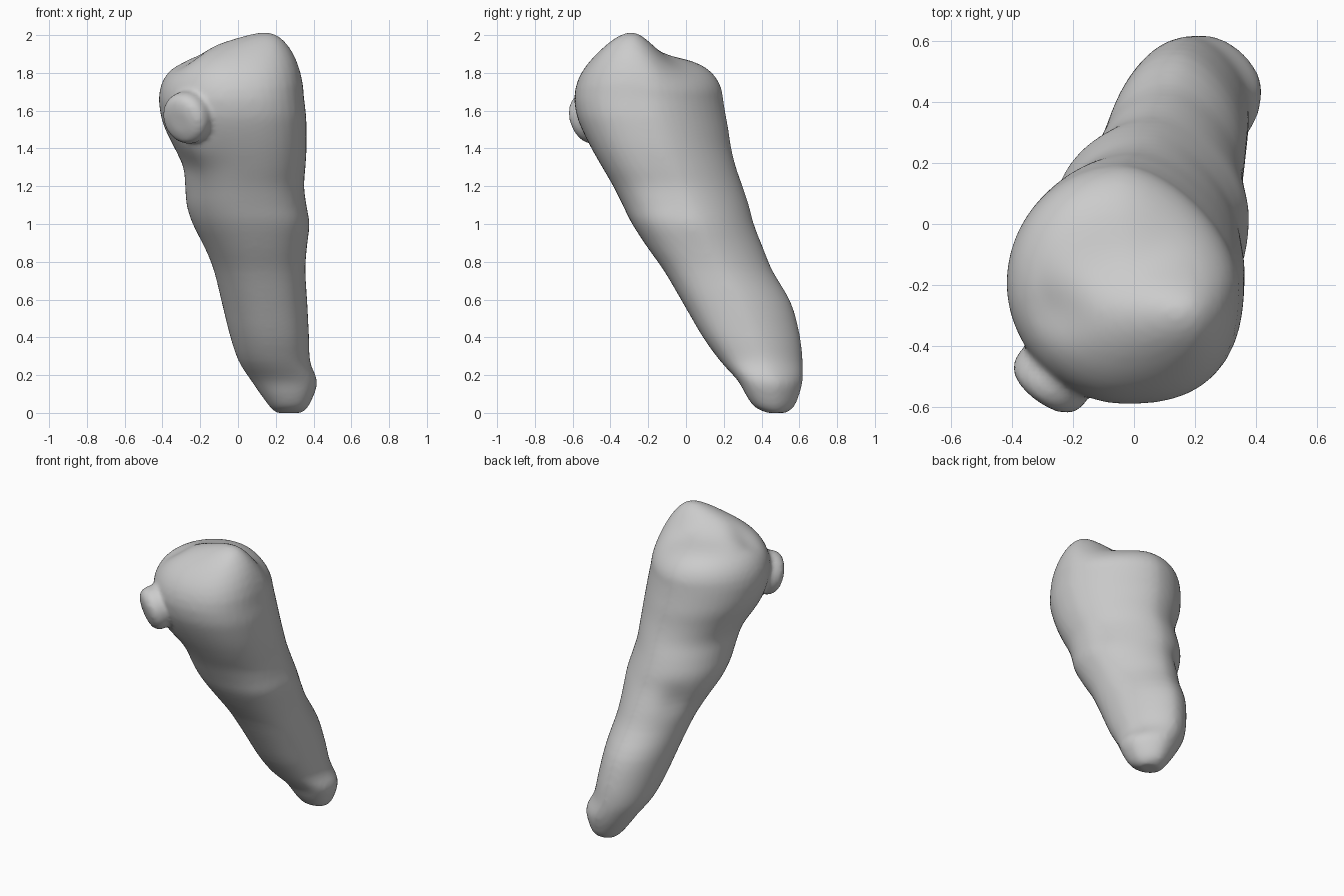
import bpy, bmesh, math
from mathutils import Vector

if "Cube" in bpy.data.objects:
    bpy.data.objects.remove(bpy.data.objects["Cube"])

N = 48
# Horizontal sections: z, x min, x max, y min, y max
SECTIONS = [
    (0.00, .20, .34, .43, .53), (0.03, .17, .37, .365, .57),
    (0.09, .125, .40, .32, .598), (0.17, .07, .42, .275, .618),
    (0.27, .005, .382, .185, .618), (0.40, -.04, .376, .09, .605),
    (0.58, -.085, .367, -.015, .558), (0.75, -.127, .357, -.115, .46),
    (0.87, -.175, .364, -.20, .41), (1.00, -.24, .378, -.285, .36),
    (1.10, -.272, .362, -.335, .333), (1.20, -.28, .350, -.385, .30),
    (1.30, -.290, .357, -.443, .265), (1.40, -.335, .363, -.50, .24),
    (1.50, -.385, .363, -.55, .225), (1.58, -.41, .36, -.58, .21),
    (1.66, -.42, .35, -.592, .197),
]
# Cross-section squareness per quarter: back right, back left, front left, front right
SQUARE = (1.6, 2.0, 1.92, 2.6)


def resample(rows, steps=3):
    """Smooth curve through the section values."""
    out = []
    for i in range(len(rows) - 1):
        quad = [rows[min(max(i + k, 0), len(rows) - 1)] for k in (-1, 0, 1, 2)]
        for s in range(steps):
            t = s / steps
            out.append(tuple(b + .5 * t * (c - a + t * (2 * a - 5 * b + 4 * c - d
                       + t * (3 * (b - c) + d - a))) for a, b, c, d in zip(*quad)))
    return out + [rows[-1]]


def bridge(bm, a, b):
    n = len(a)
    for i in range(n):
        bm.faces.new((a[i], a[(i + 1) % n], b[(i + 1) % n], b[i]))


def rim(section, s=1.0):
    """Oval filling the section's extents, each quarter with its own squareness."""
    z, x0, x1, y0, y1 = section
    pts = []
    for i in range(N):
        t = 2 * math.pi * i / N
        c, q = math.cos(t), math.sin(t)
        p = SQUARE[i * 4 // N]
        k = s / (abs(c) ** p + abs(q) ** p) ** (1 / p)
        pts.append(Vector(((x0 + x1) / 2 + (x1 - x0) / 2 * c * k,
                           (y0 + y1) / 2 + (y1 - y0) / 2 * q * k, z)))
    return pts


def crown_height(x, y):
    """Back plateau, front ridge rising to the right, hollow at the left."""
    rise = max(0.0, min(1.0, (x + .30) / .50)) ** .85
    width = .22 if y < -.29 else .15
    hollow = math.exp(-((x + .25) ** 2 + (y + .29) ** 2) / .008)
    return 1.88 + .165 * rise * math.exp(-((y + .29) / width) ** 2) - .03 * hollow


bm = bmesh.new()
# Leaning tapered body
rings = [[bm.verts.new(p) for p in rim(s)] for s in resample(SECTIONS)]
# Uneven crown, more sloped towards the back right
z_rim = SECTIONS[-1][0]
for s in (.985, .95, .9, .84, .77, .7, .6, .5, .4, .3, .2, .1):
    ring = []
    for i, p in enumerate(rim(SECTIONS[-1], s)):
        power = 3.9 - 1.7 * max(0, math.cos(2 * math.pi * i / N - .75)) ** 2
        p.z = z_rim + (crown_height(p.x, p.y) - z_rim) * math.sqrt(1 - s ** power)
        ring.append(bm.verts.new(p))
    rings.append(ring)
for a, b in zip(rings, rings[1:]):
    bridge(bm, a, b)
bm.faces.new(rings[0][::-1])
bm.faces.new(rings[-1])

# Dimple on the back left side, swelling under the knob
for spot, push, size in (((-.10, .27, .93), (.018, -.024, 0), .1),
                         ((-.24, -.38, 1.42), (-.018, -.026, 0), .13)):
    for v in bm.verts:
        d = (v.co - Vector(spot)).length
        v.co += Vector(push) * math.exp(-(d / size) ** 2)

# Side knob facing front left and slightly down
axis = Vector((-.6, -.8, -.3)).normalized()
side = Vector((.8, -.6, 0))
up = side.cross(axis)
face = Vector((-.305, -.553, 1.545))
knob = []
for t, r in ((-.32, .12), (-.15, .13), (-.10, .133), (-.06, .138),
             (-.025, .132), (0, .108), (.012, .06)):
    knob.append([bm.verts.new(face + axis * t + side * r * math.cos(a)
                 + up * r * 1.03 * math.sin(a))
                 for a in (2 * math.pi * i / 28 for i in range(28))])
for a, b in zip(knob, knob[1:]):
    bridge(bm, a, b)
bm.faces.new(knob[0][::-1])
bm.faces.new(knob[-1])
bmesh.ops.recalc_face_normals(bm, faces=bm.faces)

mesh = bpy.data.meshes.new("tapered_body")
bm.to_mesh(mesh)
bm.free()
body = bpy.data.objects.new("tapered_body", mesh)
bpy.context.collection.objects.link(body)

# Fuse body and knob into one soft skin
remesh = body.modifiers.new("fuse", 'REMESH')
remesh.mode = 'VOXEL'
remesh.voxel_size = .015
remesh.use_smooth_shade = True
soften = body.modifiers.new("soften", 'SMOOTH')
soften.factor = .5
soften.iterations = 9
